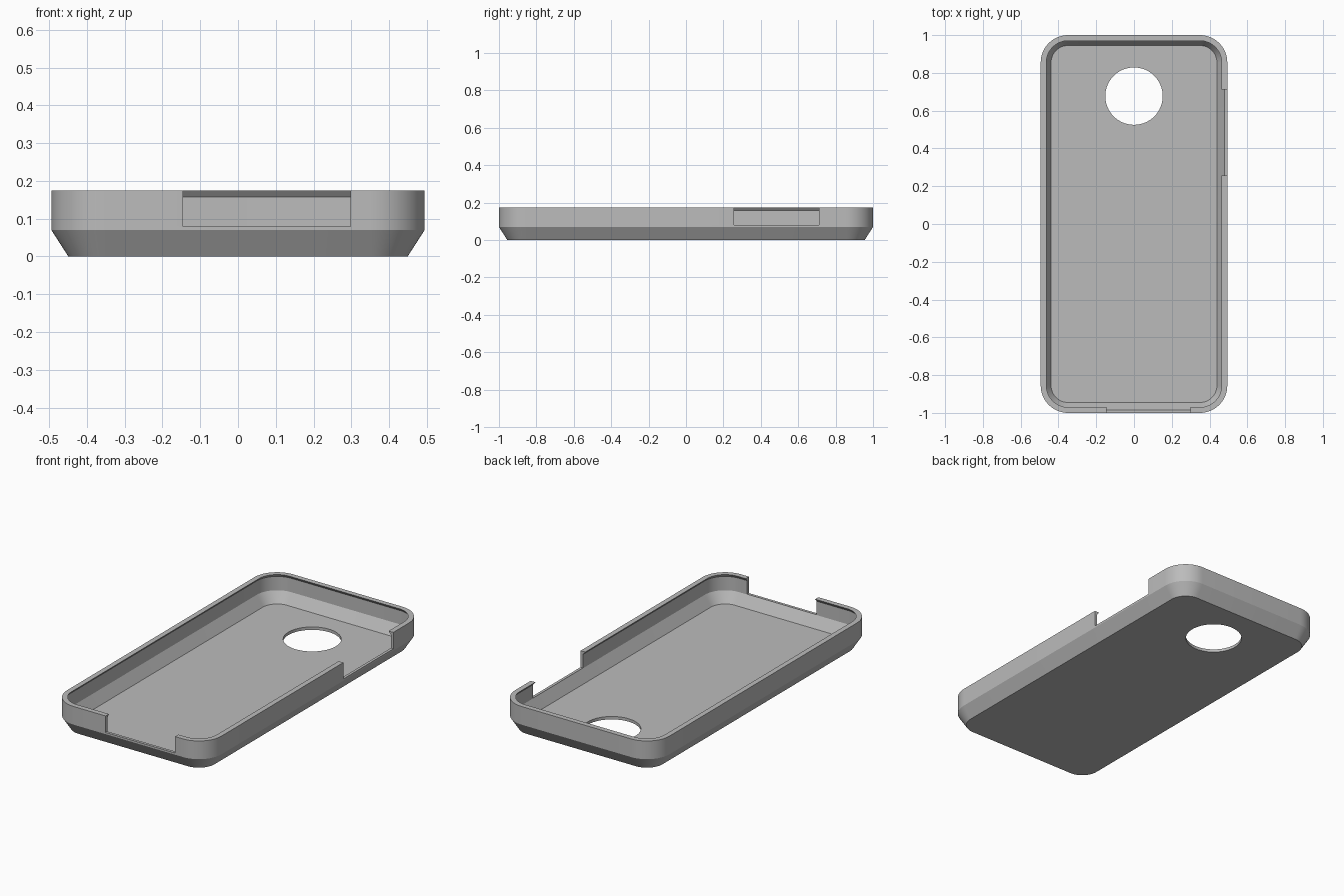
import bpy, bmesh, math
from mathutils import Vector

cube = bpy.data.objects.get("Cube")
if cube:
    bpy.data.objects.remove(cube, do_unlink=True)

HALF_X, HALF_Y, RADIUS, STEPS = 0.494, 1.0, 0.145, 14

grey = bpy.data.materials.new("plain grey")
grey.use_nodes = True
colour = (0.5, 0.5, 0.5, 1)
grey.diffuse_color = colour
grey.node_tree.nodes["Principled BSDF"].inputs["Base Color"].default_value = colour


def rounded_ring(bm, inset, z):
    """Rounded rectangle of vertices, inset from the outer outline."""
    r = RADIUS - inset
    ring = []
    for quarter, (sx, sy) in enumerate([(1, 1), (-1, 1), (-1, -1), (1, -1)]):
        cx, cy = sx * (HALF_X - RADIUS), sy * (HALF_Y - RADIUS)
        for i in range(STEPS + 1):
            a = (quarter + i / STEPS) * math.pi / 2
            ring.append(bm.verts.new((cx + r * math.cos(a), cy + r * math.sin(a), z)))
    return ring


def add_object(name, bm):
    bmesh.ops.recalc_face_normals(bm, faces=bm.faces)
    mesh = bpy.data.meshes.new(name)
    bm.to_mesh(mesh)
    bm.free()
    obj = bpy.data.objects.new(name, mesh)
    bpy.context.collection.objects.link(obj)
    mesh.materials.append(grey)
    return obj


def box_cutter(name, low, high):
    low, high = Vector(low), Vector(high)
    bm = bmesh.new()
    bmesh.ops.create_cube(bm, size=1)
    bmesh.ops.scale(bm, vec=high - low, verts=bm.verts)
    bmesh.ops.translate(bm, vec=(low + high) / 2, verts=bm.verts)
    return add_object(name, bm)


# Shell: chamfered outside, undercut lip, inner wall and sloped floor edge
profile = [(0.045, 0), (0, 0.07), (0, 0.175), (0.03, 0.175),
           (0.016, 0.158), (0.016, 0.078), (0.055, 0.017)]
bm = bmesh.new()
rings = [rounded_ring(bm, inset, z) for inset, z in profile]
for a, b in zip(rings, rings[1:]):
    for i in range(len(a)):
        j = (i + 1) % len(a)
        bm.faces.new((a[i], a[j], b[j], b[i]))
bm.faces.new(rings[0])
bm.faces.new(rings[-1])
case = add_object("phone_case", bm)

# Camera hole, front port notch and side button notch
bm = bmesh.new()
bmesh.ops.create_cone(bm, cap_ends=True, segments=64, radius1=0.152, radius2=0.152, depth=0.2)
bmesh.ops.translate(bm, vec=(0, 0.677, 0), verts=bm.verts)
cutters = [
    add_object("camera_hole_cutter", bm),
    box_cutter("port_notch_cutter", (-0.146, -1.1, 0.08), (0.298, -0.9, 0.3)),
    box_cutter("button_notch_cutter", (0.4, 0.256, 0.08), (0.6, 0.712, 0.3)),
]
for cutter in cutters:
    cutter.hide_render = True
    mod = case.modifiers.new(cutter.name, "BOOLEAN")
    mod.operation = "DIFFERENCE"
    mod.solver = "EXACT"
    mod.object = cutter

# Bake the cuts, then drop the cutters
bpy.context.view_layer.update()
evaluated = case.evaluated_get(bpy.context.evaluated_depsgraph_get())
case.data = bpy.data.meshes.new_from_object(evaluated)
case.modifiers.clear()
for cutter in cutters:
    bpy.data.objects.remove(cutter, do_unlink=True)

# Smooth corners, crisp edges
for obj in bpy.context.selected_objects:
    obj.select_set(False)
case.select_set(True)
bpy.context.view_layer.objects.active = case
bpy.ops.object.shade_smooth_by_angle(angle=math.radians(25))
